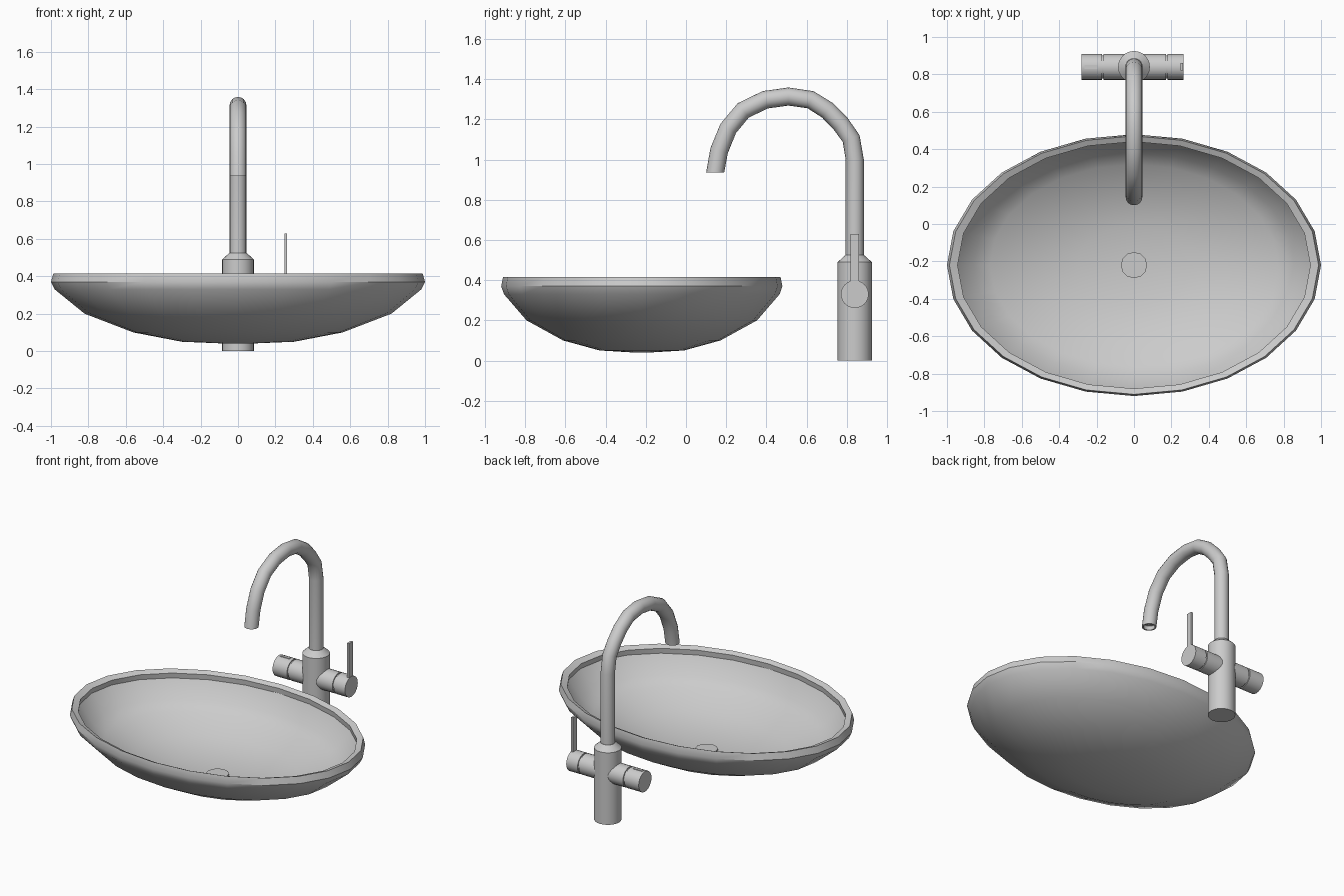
import bpy, bmesh, math
from mathutils import Vector, Matrix

if "Cube" in bpy.data.objects:
    bpy.data.objects.remove(bpy.data.objects["Cube"])

grey = bpy.data.materials.new("light_grey")
grey.diffuse_color = (0.6, 0.6, 0.6, 1)
grey.use_nodes = True
grey.node_tree.nodes["Principled BSDF"].inputs["Base Color"].default_value = grey.diffuse_color


def finish(name, bm, angle=30):
    bmesh.ops.remove_doubles(bm, verts=bm.verts, dist=1e-5)
    bmesh.ops.recalc_face_normals(bm, faces=bm.faces)
    mesh = bpy.data.meshes.new(name)
    bm.to_mesh(mesh)
    bm.free()
    mesh.materials.append(grey)
    ob = bpy.data.objects.new(name, mesh)
    bpy.context.collection.objects.link(ob)
    bpy.ops.object.select_all(action='DESELECT')
    ob.select_set(True)
    bpy.context.view_layer.objects.active = ob
    bpy.ops.object.shade_smooth_by_angle(angle=math.radians(angle))
    return ob


def skin(bm, rings):
    """Bridge successive rings of points; cap both ends."""
    rows = [[bm.verts.new(p) for p in ring] for ring in rings]
    n = len(rows[0])
    for a, b in zip(rows, rows[1:]):
        for i in range(n):
            j = (i + 1) % n
            bm.faces.new((a[i], a[j], b[j], b[i]))
    bm.faces.new(rows[0][::-1])
    bm.faces.new(rows[-1])


def lathe(name, profile, n, matrix, angle=30):
    """Revolve (radius, height) pairs about local z, then place."""
    bm = bmesh.new()
    skin(bm, [[matrix @ Vector((r * math.cos(2 * math.pi * i / n),
                                r * math.sin(2 * math.pi * i / n), z))
               for i in range(n)] for r, z in profile])
    return finish(name, bm, angle)


def box(name, centre, size):
    bm = bmesh.new()
    bmesh.ops.create_cube(bm, size=1, matrix=Matrix.Translation(centre)
                          @ Matrix.Diagonal((*size, 1)))
    return finish(name, bm)


# Oval basin: underside, rounded rim, undercut lip, inner wall and floor
place = Matrix.Translation((0, -0.22, 0)) @ Matrix.Diagonal((1, 0.7, 1, 1))
lathe("basin", [(0.06, 0.04), (0.30, 0.05), (0.56, 0.10), (0.82, 0.20),
                (0.98, 0.33), (1.0, 0.37), (0.987, 0.415), (0.943, 0.40),
                (0.948, 0.365), (0.857, 0.25), (0.77, 0.205), (0.55, 0.122),
                (0.30, 0.074), (0.06, 0.064)], 24, place, 32)

# Round drain plug
lathe("drain", [(0.07, 0.055), (0.07, 0.075)], 12,
      Matrix.Translation((0, -0.22, 0)))

# Upright tap body with sloped shoulder
TAP_Y, BAR_Z = 0.84, 0.33
lathe("tap_body", [(0.085, 0), (0.085, 0.49), (0.046, 0.525)], 24,
      Matrix.Translation((0, TAP_Y, 0)))

# Swan-neck spout, swept along a path in the yz plane, with a hollow mouth
path = [(.84, .50), (.84, 1.0), (.822, 1.105), (.77, 1.178), (.705, 1.245),
        (.62, 1.298), (.51, 1.314), (.395, 1.298), (.285, 1.245),
        (.21, 1.155), (.165, 1.045), (.145, .935)]
pts = [Vector((0, y, z)) for y, z in path]


def ring(p, tangent, r, n=16):
    side = Vector((1, 0, 0))
    up = tangent.cross(side).normalized()
    return [p + r * (math.cos(2 * math.pi * i / n) * side
                     + math.sin(2 * math.pi * i / n) * up) for i in range(n)]


rings = []
for i, p in enumerate(pts):
    t = pts[min(i + 1, len(pts) - 1)] - pts[max(i - 1, 0)]
    if i == len(pts) - 1:
        t = Vector((0, 0, -1))
    rings.append(ring(p, t.normalized(), 0.045))
down = Vector((0, 0, -1))
rings.append(ring(pts[-1], down, 0.036))
rings.append(ring(pts[-1] + Vector((0, 0.004, 0.025)), down, 0.036))
bm = bmesh.new()
skin(bm, rings)
finish("spout", bm, 40)

# Cross bar with a grooved knob at each end
bar = Matrix.Translation((0, TAP_Y, BAR_Z)) @ Matrix.Rotation(math.pi / 2, 4, 'Y')
R, G = 0.069, 0.062
lathe("cross_bar", [(R, -0.28), (R, -0.172), (G, -0.172), (G, -0.162),
                    (R, -0.162), (R, 0.17), (G, 0.17), (G, 0.18),
                    (R, 0.18), (R, 0.265)], 24, bar)

# Lever on the right knob, marker strip on the left knob
box("lever", (0.255, TAP_Y, 0.51), (0.015, 0.04, 0.24))
box("knob_marker", (-0.23, TAP_Y, BAR_Z + R), (0.07, 0.02, 0.006))
